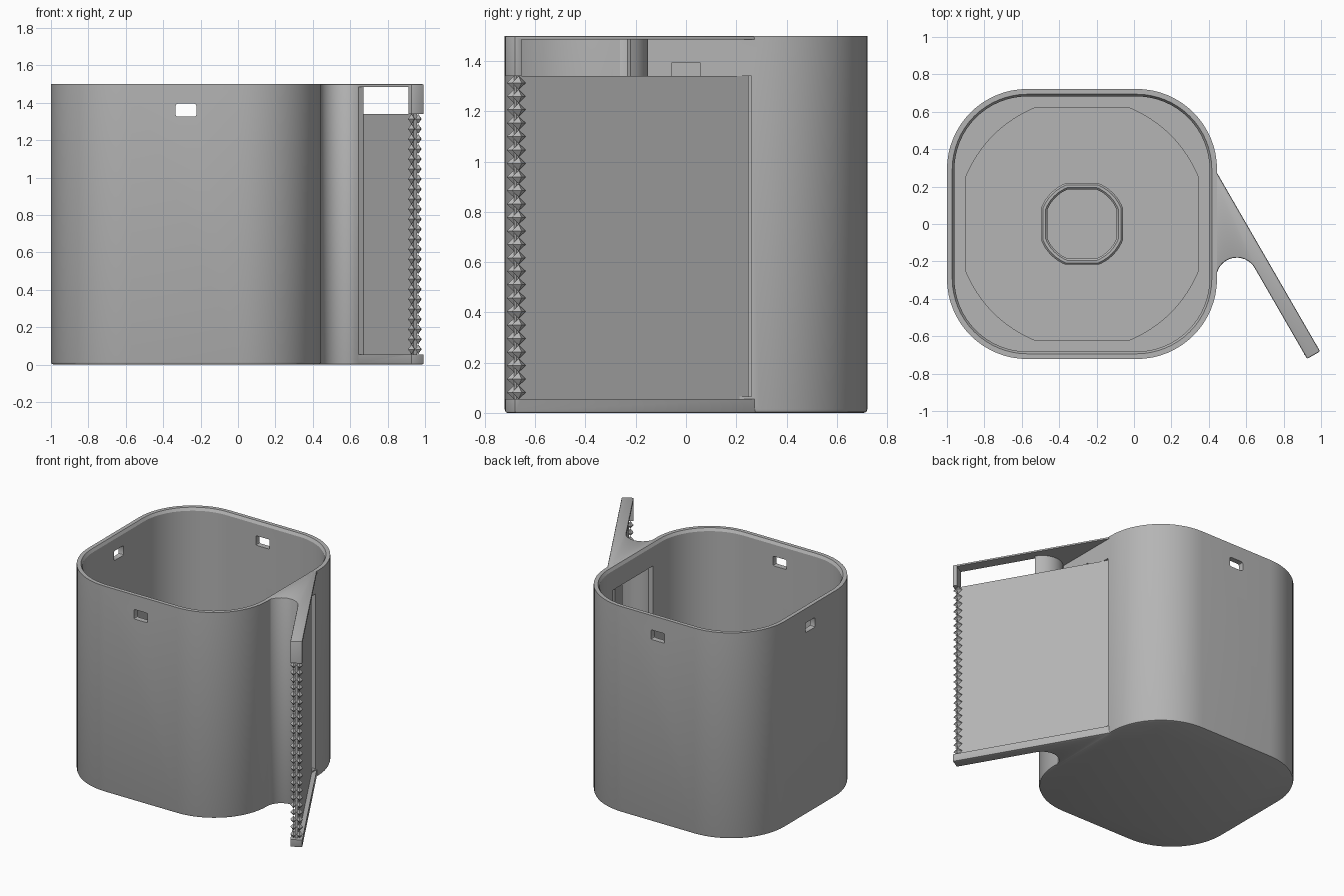
import bpy
import bmesh
from math import sin, cos, pi, radians, atan2
from mathutils import Vector, Matrix

if "Cube" in bpy.data.objects:
    bpy.data.objects.remove(bpy.data.objects["Cube"])

grey = bpy.data.materials.new("plain grey")
grey.use_nodes = True
colour = (0.46, 0.46, 0.46, 1)
grey.diffuse_color = colour
grey.node_tree.nodes["Principled BSDF"].inputs["Base Color"].default_value = colour

HEIGHT = 1.5
HALF = 0.722
CX = -0.278            # centre of the container
FLOOR = 0.055
PANEL_TOP = 1.34

# Arm frame: S runs along the arm, N points out of its back face
START = Vector((0.44, 0.28))
S = Vector((0.5, -0.866))
N = Vector((0.866, 0.5))
LENGTH = 1.11
THICK = 0.08


def arm(s, n):
    return START + S * s + N * n


def finish(bm, name):
    bmesh.ops.recalc_face_normals(bm, faces=bm.faces)
    mesh = bpy.data.meshes.new(name)
    bm.to_mesh(mesh)
    bm.free()
    mesh.materials.append(grey)
    obj = bpy.data.objects.new(name, mesh)
    bpy.context.collection.objects.link(obj)
    return obj


def loft(name, loops):
    """Skin a stack of equal-length loops and cap both ends."""
    bm = bmesh.new()
    rings = [[bm.verts.new(p) for p in loop] for loop in loops]
    for a, b in zip(rings, rings[1:]):
        for i in range(len(a)):
            j = (i + 1) % len(a)
            bm.faces.new((a[i], a[j], b[j], b[i]))
    bm.faces.new(rings[0])
    bm.faces.new(rings[-1])
    return finish(bm, name)


def prism(name, outline, z0, z1):
    return loft(name, [[(p[0], p[1], z) for p in outline] for z in (z0, z1)])


def box(name, x0, x1, y0, y1, z0, z1):
    return prism(name, [(x0, y0), (x1, y0), (x1, y1), (x0, y1)], z0, z1)


def arm_box(name, s0, s1, n0, n1, z0, z1):
    corners = [arm(s0, n0), arm(s1, n0), arm(s1, n1), arm(s0, n1)]
    return prism(name, corners, z0, z1)


def apply(obj, mod):
    bpy.context.view_layer.objects.active = obj
    bpy.ops.object.modifier_apply(modifier=mod.name)


def bevel(obj, width, segments=2):
    mod = obj.modifiers.new("bevel", "BEVEL")
    mod.width = width
    mod.segments = segments
    mod.limit_method = "ANGLE"
    mod.angle_limit = radians(40)
    apply(obj, mod)


def cut(obj, cutter):
    cutter.hide_render = True
    mod = obj.modifiers.new("cut", "BOOLEAN")
    mod.operation = "DIFFERENCE"
    mod.solver = "EXACT"
    mod.object = cutter
    apply(obj, mod)
    bpy.data.objects.remove(cutter)


def smooth(obj):
    bpy.ops.object.select_all(action="DESELECT")
    obj.select_set(True)
    bpy.context.view_layer.objects.active = obj
    bpy.ops.object.shade_smooth_by_angle(angle=radians(30))


def rounded_square(inset, z, steps=16):
    radius = 0.43 - inset
    centre = HALF - 0.43
    points = []
    for q, (sx, sy) in enumerate([(1, 1), (-1, 1), (-1, -1), (1, -1)]):
        for i in range(steps + 1):
            a = (q + i / steps) * pi / 2
            points.append((CX + sx * centre + radius * cos(a),
                           sy * centre + radius * sin(a), z))
    return points


def circle(radius, z):
    angles = [atan2(y, x - CX) for x, y, _ in rounded_square(0, 0)]
    return [(CX + radius * cos(a), radius * sin(a), z) for a in angles]


# Container: walls, rim, floor with round recess and hollow hub
HUB = 0.35
container = loft("container", [
    rounded_square(0.015, 0), rounded_square(0.004, 0.004),
    rounded_square(0, 0.015), rounded_square(0, HEIGHT),
    rounded_square(0.028, HEIGHT), rounded_square(0.04, HEIGHT - 0.02),
    rounded_square(0.04, FLOOR),
    circle(0.67, FLOOR), circle(0.67, 0.03),
    circle(0.235, 0.03), circle(0.235, HUB - 0.01), circle(0.225, HUB),
    circle(0.21, HUB), circle(0.2, HUB - 0.01), circle(0.2, 0.03)])

# Lid-latch windows: front and back together, then left
W = 0.056
for x0, x1, y0, y1 in [(CX - W, CX + W, -1, 1), (-1.2, -0.8, -W, W)]:
    window = box("window_cutter", x0, x1, y0, y1, 1.325, 1.395)
    bevel(window, 0.012)
    cut(container, window)

# Strip outlet in the right-hand wall, with a shallow latch pocket above
cut(container, box("outlet_cutter", 0.36, 0.5, -0.2, 0.26, FLOOR + 0.01, PANEL_TOP))
cut(container, box("pocket_cutter", 0.425, 0.5, -W, W, PANEL_TOP - 0.1, 1.395))
smooth(container)

# Arm: wedge-shaped outline with a concave fillet towards the container
FILLET = Vector((0.55, -0.29))


def fillet_arc(radius, a0, a1, steps=16):
    angles = [radians(a0 + (a1 - a0) * i / steps) for i in range(steps + 1)]
    return [FILLET + Vector((cos(a), sin(a))) * radius for a in angles]


outline = [Vector((0.415, 0.28)), arm(0, 0), arm(LENGTH, 0), arm(LENGTH, -THICK)]
outline += fillet_arc(0.11, 30, 180) + [Vector((0.415, -0.29))]
arm_frame = prism("arm_frame", outline, 0, HEIGHT)
bevel(arm_frame, 0.008)

# Hollow the arm, leaving top plate, base, fillet wall and end post
hollow = [Vector((0.39, 0.4)), arm(-0.1, 0.06), arm(1.08, 0.06), arm(1.08, -0.13)]
hollow += [FILLET + N * 0.06] + fillet_arc(0.14, 30, 175) + [Vector((0.39, -0.27))]
cut(arm_frame, prism("hollow_cutter", hollow, FLOOR, HEIGHT - 0.015))
cut(arm_frame, arm_box("post_cutter", 1.0, 1.2, -0.2, 0.1, FLOOR, PANEL_TOP))
smooth(arm_frame)

# Thin guide panel in the arm
arm_box("guide_panel", 0.02, 1.085, -0.05, -0.03, FLOOR - 0.01, PANEL_TOP)

# Serrated cutting edge: two columns of pointed teeth
COUNT = 24
pitch = (PANEL_TOP - FLOOR) / COUNT
bm = bmesh.new()
for n in (-0.02, -0.06):
    for i in range(COUNT):
        c = arm(1.08, n).to_3d()
        c.z = FLOOR + (i + 0.5) * pitch
        s3, n3 = S.to_3d() * 0.032, N.to_3d() * 0.022
        z3 = Vector((0, 0, pitch / 2))
        waist = [bm.verts.new(c + d) for d in (n3, z3, -n3, -z3)]
        for tip in (bm.verts.new(c + s3), bm.verts.new(c - s3)):
            for k in range(4):
                bm.faces.new((waist[k], waist[(k + 1) % 4], tip))
finish(bm, "cutting_teeth")
